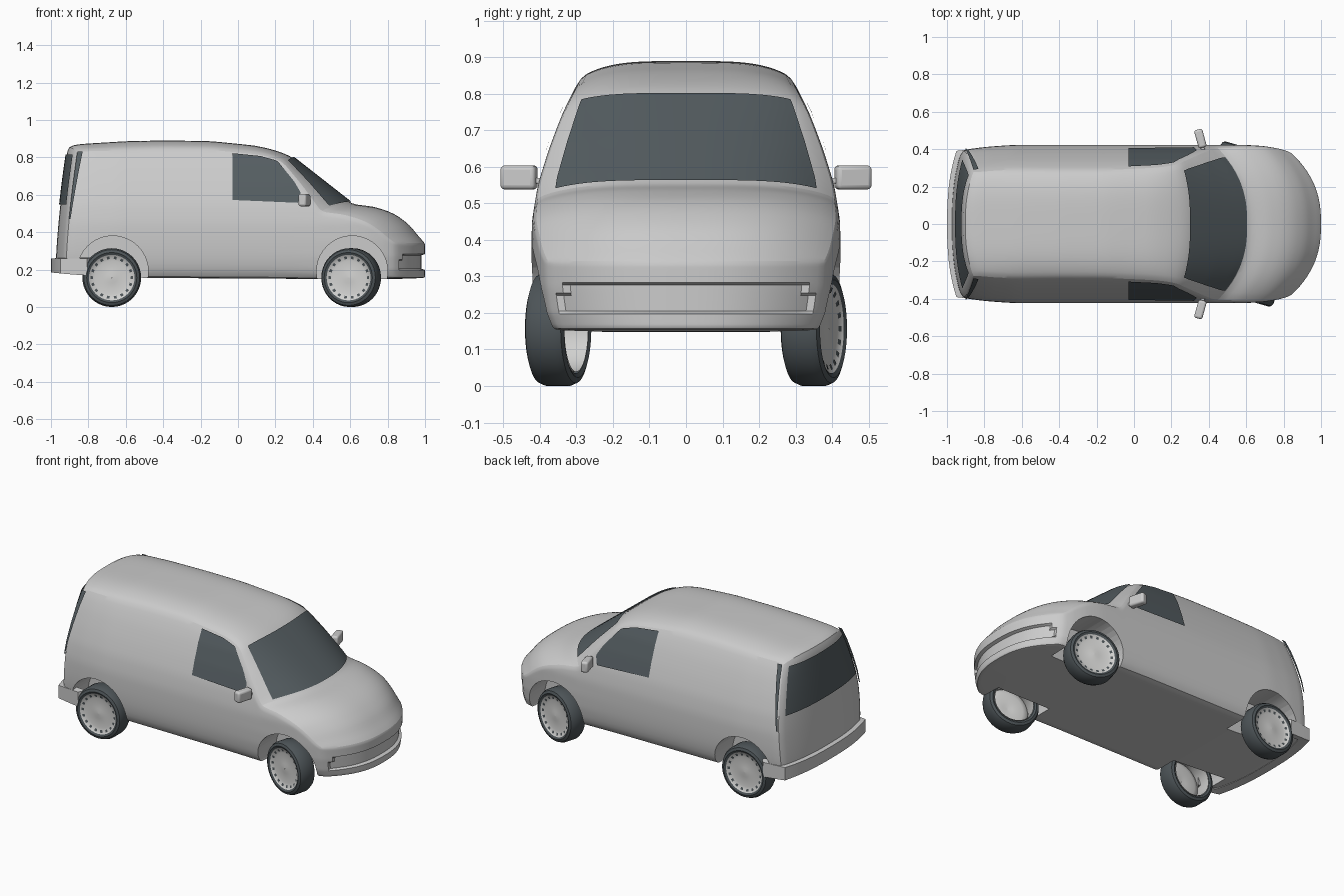
import bpy, bmesh, math
from mathutils import Matrix, Vector

if "Cube" in bpy.data.objects:
    bpy.data.objects.remove(bpy.data.objects["Cube"])

def material(name, r, g, b):
    m = bpy.data.materials.new(name)
    m.diffuse_color = (r, g, b, 1)
    m.use_nodes = True
    m.node_tree.nodes["Principled BSDF"].inputs["Base Color"].default_value = m.diffuse_color
    return m

PAINT = material("body_grey", .6, .6, .6)
GLASS = material("dark_glass", .09, .11, .12)
RUBBER = material("tyre_rubber", .075, .09, .098)
RIM = material("rim_silver", .64, .64, .63)

def build(name, verts, faces, mat, angle=35, matrix=None, recalc=True):
    me = bpy.data.meshes.new(name)
    me.from_pydata([tuple(v) for v in verts], [], faces)
    if recalc:
        bm = bmesh.new()
        bm.from_mesh(me)
        bmesh.ops.recalc_face_normals(bm, faces=bm.faces)
        bm.to_mesh(me)
        bm.free()
    ob = bpy.data.objects.new(name, me)
    bpy.context.collection.objects.link(ob)
    me.materials.append(mat)
    if matrix:
        ob.matrix_world = matrix
    smooth(ob, angle)
    return ob

def smooth(ob, angle):
    bpy.ops.object.select_all(action='DESELECT')
    ob.select_set(True)
    bpy.context.view_layer.objects.active = ob
    bpy.ops.object.shade_smooth_by_angle(angle=math.radians(angle))

def interp(table, x):
    if x <= table[0][0]:
        return table[0][1]
    for (a, p), (b, q) in zip(table, table[1:]):
        if x <= b:
            return p + (q - p) * (x - a) / (b - a)
    return table[-1][1]

def span(a, b, n):
    return [a + (b - a) * i / n for i in range(n + 1)]

# Body shape: centre line, roof crown, plan bow, half width by height and by length
TOP = [(-.975, .86), (-.9, .871), (-.6, .886), (-.4, .89), (-.15, .887), (.1, .862), (.2, .838),
       (.28, .808), (.61, .55), (.72, .537), (.8, .514), (.86, .484), (.92, .435), (.955, .39), (1, .34)]
BOTTOM = [(-1, .19), (-.85, .175), (-.5, .155), (.8, .148), (1, .155)]
CROWN = [(-.975, .03), (-.6, .045), (.1, .04), (.28, .03), (.45, .025), (.61, .04), (.8, .04), (.92, .03), (1, 0)]
BOW = [(-.975, -.05), (-.7, 0), (.15, 0), (.28, .04), (.61, .17), (1, .16)]
HALF = [(.15, .385), (.2, .407), (.27, .419), (.35, .423), (.45, .422), (.55, .406), (.65, .375),
        (.75, .337), (.83, .297), (.9, .26)]
PLAN = [(-.93, .935), (-.8, .975), (-.65, 1), (.6, 1), (.7, .985), (.78, .95), (.85, .9)]

def surface(xc, v, t):
    zb, top, crown, bow = (interp(tb, xc) for tb in (BOTTOM, TOP, CROWN, BOW))
    z = zb + t * (top - crown * abs(v) ** 4 - zb)
    zs = zb + t * (top - crown - zb)
    lean = min(max((-.6 - xc) / .375, 0), 1) * .065 * max((z - .2) / .65, 0) ** 1.5
    y = v * interp(HALF, zs) * interp(PLAN, xc - bow)
    return Vector((xc - bow * abs(v) ** 2.5 + lean, y, z))

# Body shell: a gridded box mapped onto the shape
XS = span(-.975, -.6, 12) + span(-.6, .28, 24)[1:] + span(.28, .61, 14)[1:] + span(.61, .92, 14)[1:] + span(.92, 1, 6)[1:]
NX, NY, NZ = len(XS) - 1, 36, 26
ids, verts, faces = {}, [], []

def vid(i, j, k):
    if (i, j, k) not in ids:
        ids[i, j, k] = len(verts)
        verts.append(surface(XS[i], 2 * j / NY - 1, k / NZ))
    return ids[i, j, k]

for i in range(NX):
    for j in range(NY):
        for k in (0, NZ):
            faces.append([vid(i + a, j + b, k) for a, b in ((0, 0), (1, 0), (1, 1), (0, 1))])
    for k in range(NZ):
        for j in (0, NY):
            faces.append([vid(i + a, j, k + b) for a, b in ((0, 0), (1, 0), (1, 1), (0, 1))])
for j in range(NY):
    for k in range(NZ):
        for i in (0, NX):
            faces.append([vid(i, j + a, k + b) for a, b in ((0, 0), (1, 0), (1, 1), (0, 1))])
body = build("van_body", verts, faces, PAINT)
bm = bmesh.new()
bm.from_mesh(body.data)
for _ in range(3):
    bmesh.ops.smooth_vert(bm, verts=bm.verts, factor=.5, use_axis_x=True, use_axis_y=True, use_axis_z=True)
bm.verts.ensure_lookup_table()
# Recessed front bumper slot
for (i, j, k), n in ids.items():
    co = bm.verts[n].co
    if i == NX and .2 < co.z < .28 and abs(co.y) < .335:
        co.x -= .02
bm.to_mesh(body.data)
bm.free()

# Wheel arches
for x in (-.67, .61):
    for s in (-1, 1):
        bpy.ops.mesh.primitive_cylinder_add(vertices=40, radius=.19, depth=.3, location=(x, s * .38, .19),
                                            rotation=(math.pi / 2, 0, 0))
        cutter = bpy.context.object
        cutter.name = "arch_cutter"
        cutter.hide_render = True
        bpy.context.view_layer.objects.active = body
        mod = body.modifiers.new("arch", 'BOOLEAN')
        mod.operation, mod.object, mod.solver = 'DIFFERENCE', cutter, 'EXACT'
        bpy.ops.object.modifier_apply(modifier=mod.name)
        bpy.data.objects.remove(cutter)
smooth(body, 32)

# Window plates: patches following the body surface
def patch(name, fn, push, na=24, nb=14):
    push = Vector(push)
    pts = [fn(a / na, b / nb) + push for a in range(na + 1) for b in range(nb + 1)]
    quads = [[a * (nb + 1) + b, (a + 1) * (nb + 1) + b, (a + 1) * (nb + 1) + b + 1, a * (nb + 1) + b + 1]
             for a in range(na) for b in range(nb)]
    q = [pts[n] for n in quads[0]]
    if (q[1] - q[0]).cross(q[3] - q[0]).dot(push) < 0:
        quads = [f[::-1] for f in quads]
    return build(name, pts, quads, GLASS, recalc=False)

patch("windscreen", lambda a, b: surface(.295 + .305 * a, (2 * b - 1) * .87, 1), (.005, 0, .006), 24, 30)

def rear_pane(a, b):
    v = (2 * a - 1) * .9
    z = .55 + .265 * b
    return surface(-.975, v, (z - .19) / (.86 - .03 * abs(v) ** 4 - .19))

patch("rear_window", rear_pane, (-.007, 0, 0), 30, 14)

LOW = [(-.03, .57), (.32, .555), (.335, .6)]
HIGH = [(-.03, .82), (.12, .805), (.21, .78), (.30, .67), (.335, .61)]
for s, side in ((-1, "right"), (1, "left")):
    def door_pane(a, b):
        x = -.03 + .365 * a
        z = interp(LOW, x) * (1 - b) + interp(HIGH, x) * b
        return Vector((x, s * interp(HALF, z), z))

    def corner_pane(a, b):
        z = .47 + .36 * b
        rear = surface(-.975, s, (z - .19) / .64)
        x = rear.x + .004 + a * (.008 + .02 * b)
        return Vector((x, s * interp(HALF, z) * interp(PLAN, x), z))

    patch("door_window_" + side, door_pane, (0, s * .006, .002))
    patch("rear_corner_window_" + side, corner_pane, (0, s * .007, 0), 4, 14)

# Rear bumper: a band wrapped around the tail
path = [(x, -1) for x in span(-.83, -.97, 6)] + [(-.975, v) for v in span(-1, 1, 20)] + [(x, 1) for x in span(-.97, -.83, 6)]
verts, faces = [], []
for xc, v in path:
    p = surface(xc, v, .06)
    out = .025 * min(max((-.8 - p.x) / .1, 0), 1)
    zl = interp(BOTTOM, p.x) - .003
    for x, y, z in ((p.x + .03, p.y * .93, zl), (p.x - out, p.y * 1.015, zl),
                    (p.x - out, p.y * 1.015, .258), (p.x + .03, p.y * .93, .264)):
        verts.append((x, y, z))
n = len(path)
for i in range(n - 1):
    for c in range(4):
        d = (c + 1) % 4
        faces.append([i * 4 + c, i * 4 + d, i * 4 + 4 + d, i * 4 + 4 + c])
faces += [[0, 1, 2, 3], [n * 4 - 4, n * 4 - 3, n * 4 - 2, n * 4 - 1]]
build("rear_bumper", verts, faces, PAINT)

# Door mirrors with stalks
def block(name, loc, size, yaw, bevel):
    bpy.ops.mesh.primitive_cube_add(size=1, location=loc, rotation=(0, 0, yaw))
    ob = bpy.context.object
    ob.name, ob.scale = name, size
    bpy.ops.object.transform_apply(location=False, rotation=False, scale=True)
    ob.data.materials.append(PAINT)
    m = ob.modifiers.new("bevel", 'BEVEL')
    m.width, m.segments = bevel, 3
    smooth(ob, 40)

for s, side in ((-1, "right"), (1, "left")):
    block("mirror_" + side, (.355, s * .457, .571), (.045, .1, .066), s * .27, .012)
    block("mirror_stalk_" + side, (.368, s * .4, .562), (.022, .06, .016), s * .2, .004)

# Wheels: revolved tyre and rim, ring of slots; front pair steered
TYRE = [(.122, .05), (.134, .056), (.149, .05), (.157, .032), (.157, -.032), (.149, -.05), (.134, -.056), (.122, -.05)]
DISC = [(.001, .044), (.03, .042), (.09, .036), (.118, .045), (.126, .052), (.12, .028), (.118, -.052)]

def revolve(name, profile, mat, matrix, seg=40):
    m = len(profile)
    vs = [(r * math.cos(2 * math.pi * i / seg), y, r * math.sin(2 * math.pi * i / seg))
          for i in range(seg) for r, y in profile]
    fs = [[i * m + j, i * m + j + 1, (i + 1) % seg * m + j + 1, (i + 1) % seg * m + j]
          for i in range(seg) for j in range(m - 1)]
    build(name, vs, fs, mat, 35, matrix)

for axle, x, yaw in (("rear", -.675, 0), ("front", .605, -.28)):
    for s, side in ((-1, "right"), (1, "left")):
        tag = axle + "_" + side
        mat = Matrix.Translation((x, s * .35, .157)) @ Matrix.Rotation(yaw + (math.pi if s < 0 else 0), 4, 'Z')
        revolve("tyre_" + tag, TYRE, RUBBER, mat)
        revolve("rim_" + tag, DISC, RIM, mat)
        vs, fs = [], []
        for h in range(18):
            for r, y, d in ((.1, .0415, -1), (.1, .0415, 1), (.114, .046, 1), (.114, .046, -1)):
                a = 2 * math.pi * h / 18 + d * .07
                vs.append((r * math.cos(a), y, r * math.sin(a)))
            fs.append([h * 4 + c for c in range(4)])
        build("rim_slots_" + tag, vs, fs, RUBBER, 35, mat, recalc=False)
